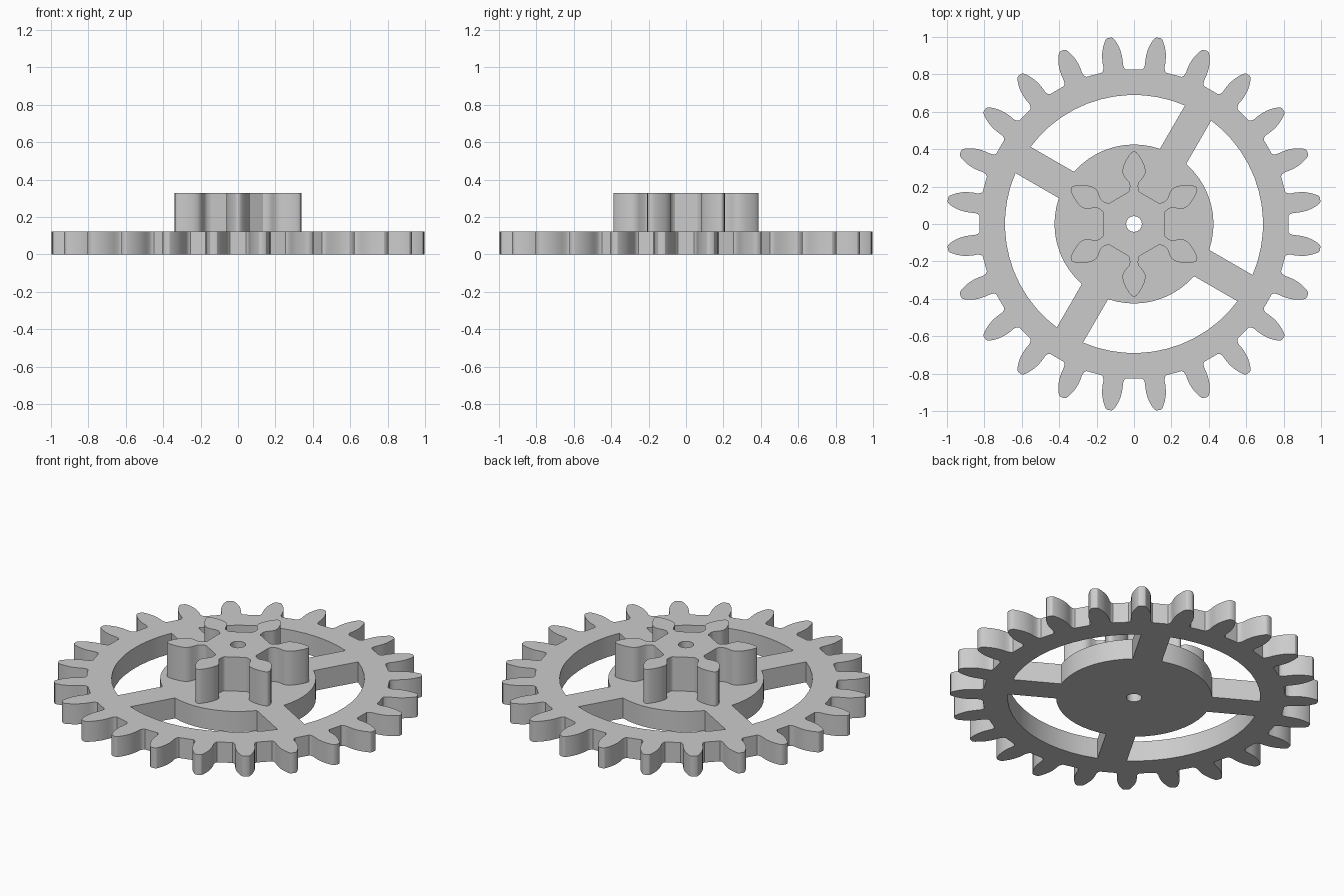
import bpy
import bmesh
from math import sin, cos, asin, radians, tau, pi
from mathutils import Vector, Matrix

cube = bpy.data.objects.get("Cube")
if cube:
    bpy.data.objects.remove(cube, do_unlink=True)

grey = bpy.data.materials.new("plain grey")
grey.use_nodes = True
colour = (0.6, 0.6, 0.6, 1)
grey.diffuse_color = colour
grey.node_tree.nodes["Principled BSDF"].inputs["Base Color"].default_value = colour


def arc(radius, start, end, steps):
    """Points along an arc, both ends included."""
    return [Vector((radius * cos(a), radius * sin(a)))
            for a in (start + (end - start) * i / steps for i in range(steps + 1))]


def circle(radius, steps):
    return arc(radius, 0, tau, steps)[:-1]


def gear_outline(teeth, first_angle, flank):
    """Repeat a mirrored tooth flank, given as (distance out, half width)."""
    tooth = [Vector((u, -v)) for u, v in flank]
    tooth += [Vector((u, v)) for u, v in reversed(flank)]
    return [Matrix.Rotation(first_angle + tau * i / teeth, 2) @ p
            for i in range(teeth) for p in tooth]


def plate(name, loops, bottom, top):
    """Fill an outline with holes and extrude it upwards."""
    bm = bmesh.new()
    for loop in loops:
        verts = [bm.verts.new((p.x, p.y, bottom)) for p in loop]
        for a, b in zip(verts, verts[1:] + verts[:1]):
            bm.edges.new((a, b))
    bmesh.ops.triangle_fill(bm, use_beauty=True, edges=bm.edges[:])
    lid = bmesh.ops.extrude_face_region(bm, geom=bm.faces[:], use_keep_orig=True)
    moved = [g for g in lid["geom"] if isinstance(g, bmesh.types.BMVert)]
    bmesh.ops.translate(bm, verts=moved, vec=(0, 0, top - bottom))
    bmesh.ops.recalc_face_normals(bm, faces=bm.faces[:])
    mesh = bpy.data.meshes.new(name)
    bm.to_mesh(mesh)
    bm.free()
    mesh.materials.append(grey)
    obj = bpy.data.objects.new(name, mesh)
    bpy.context.collection.objects.link(obj)
    bpy.ops.object.select_all(action='DESELECT')
    obj.select_set(True)
    bpy.context.view_layer.objects.active = obj
    bpy.ops.object.shade_smooth_by_angle(angle=radians(30))


# Openings between the four spokes
HUB, RIM, SPOKE = 0.425, 0.69, 0.081


def opening(start):
    inner, outer = asin(SPOKE / HUB), asin(SPOKE / RIM)
    end = start + pi / 2
    return (arc(RIM, start + outer, end - outer, 12)
            + arc(HUB, end - inner, start + inner, 10))


bore = circle(0.042, 24)

# Large wheel with teeth, spokes and hub
wheel_flank = [(0.824, 0.066), (0.832, 0.058), (0.848, 0.053), (0.875, 0.054),
               (0.905, 0.053), (0.935, 0.048), (0.965, 0.038),
               (0.99, 0.026), (1.0, 0.019), (1.004, 0.01)]
plate("spoked_gear_wheel",
      [gear_outline(24, radians(7.5), wheel_flank), bore]
      + [opening(radians(60 + 90 * i)) for i in range(4)], 0, 0.123)

# Small pinion on the hub
pinion_flank = [(0.171, 0.03), (0.18, 0.025), (0.205, 0.022), (0.222, 0.027),
                (0.25, 0.05), (0.268, 0.06), (0.288, 0.062), (0.315, 0.055),
                (0.345, 0.041), (0.37, 0.025), (0.383, 0.013), (0.388, 0.004)]
plate("pinion", [gear_outline(6, radians(30), pinion_flank), bore], 0.123, 0.328)
